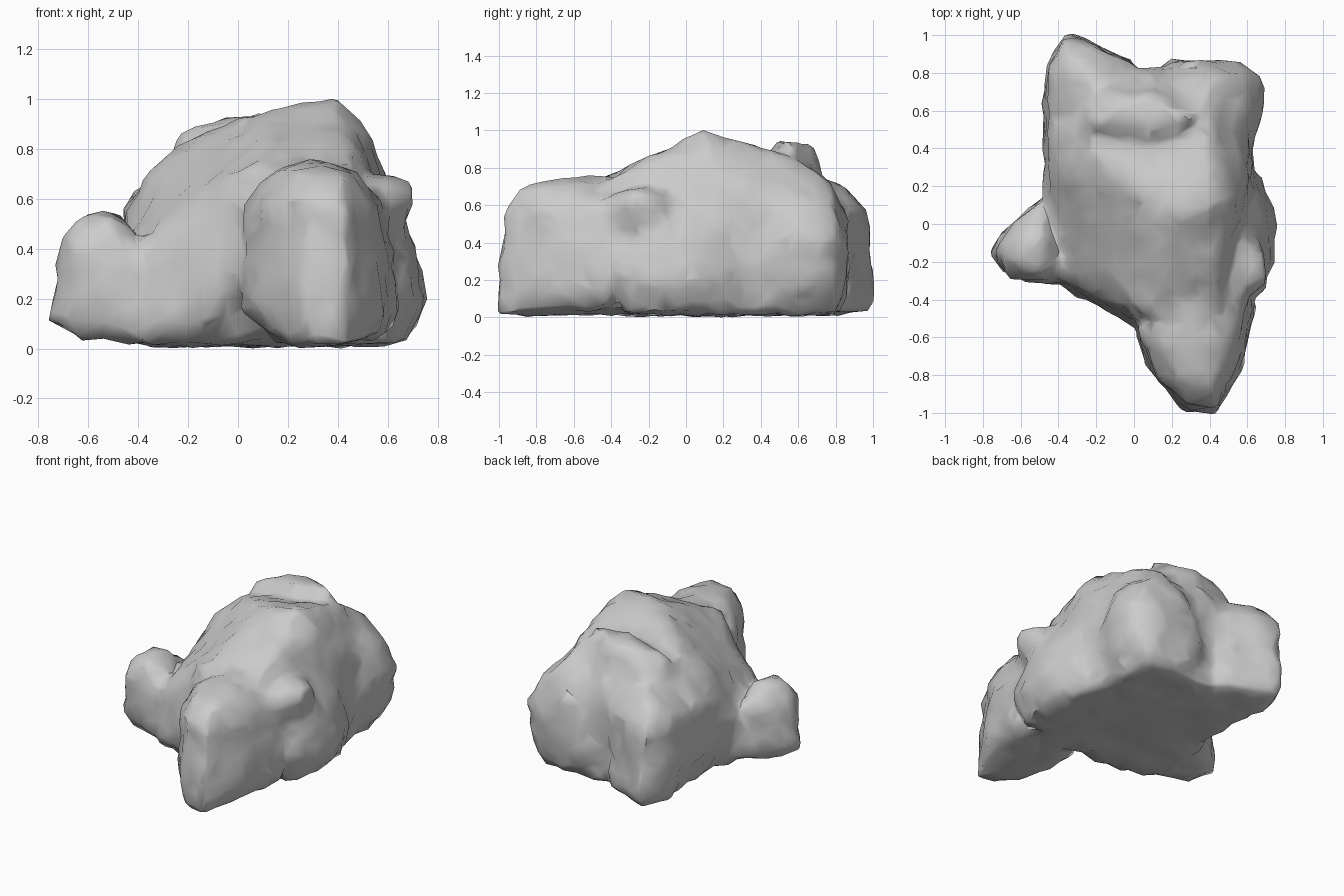
import bpy
import bmesh
from mathutils import noise

cube = bpy.data.objects.get("Cube")
if cube:
    bpy.data.objects.remove(cube, do_unlink=True)


def add_lobe(bm, *points):
    """Add one chunk of stone as the convex hull of its corner points."""
    verts = [bm.verts.new(point) for point in points]
    bmesh.ops.convex_hull(bm, input=verts)
    loose = [v for v in bm.verts if not v.link_faces]
    bmesh.ops.delete(bm, geom=loose, context='VERTS')


def level(z, *outline):
    """Corner points lying at one height."""
    return [(x, y, z) for x, y in outline]


bm = bmesh.new()

# Main mass with its domed top
add_lobe(
    bm,
    *level(.03, (-.36, -.28), (0, -.38), (.58, -.3), (.6, .2), (.52, .8), (0, .8), (-.38, .75)),
    *level(.3, (-.48, .1), (-.48, .75), (-.4, -.28), (0, -.54), (.64, -.35), (.64, .3), (.57, .84)),
    *level(.55, (-.45, .2), (-.45, .7), (-.34, -.1), (0, .83), (.5, .82), (.63, .1)),
    *level(.73, (-.35, .3), (.08, -.5), (.46, -.46), (.6, .3), (.42, .77)),
    *level(.86, (-.22, .4), (.38, .6)),
    *level(.91, (.51, .12)),
    *level(.97, (.12, .06)),
    *level(1.01, (.28, .08), (.39, .1)),
)

# Crest at the back of the dome
add_lobe(
    bm,
    *level(.6, (-.4, .45), (.45, .7), (.1, .82), (-.3, .8), (.1, .2)),
    *level(.89, (-.23, .52), (-.1, .68)),
    *level(.94, (-.02, .62), (.12, .66)),
    *level(.96, (.1, .5), (.31, .55)),
)

# Long front spur, its underside rising towards both flanks
add_lobe(
    bm,
    *level(.03, (.16, -.62), (.19, -.8), (.28, -.97), (.44, -1.01), (.3, -.3)),
    *level(.07, (.55, -.75), (.62, -.4)),
    *level(.18, (0, -.57), (.1, -.8), (.26, -.99), (.44, -1.01), (.57, -.75), (.66, -.42)),
    *level(.6, (.01, -.55), (.13, -.8), (.27, -.95), (.43, -.96), (.54, -.75), (.58, -.4)),
    *level(.72, (.12, -.58), (.24, -.84), (.42, -.87), (.48, -.6)),
    *level(.77, (.3, -.62), (.32, -.4)),
)

# Small round knob on the right
add_lobe(
    bm,
    *level(.05, (-.63, -.22), (-.35, -.3), (-.3, .1), (-.6, -.05)),
    *level(.13, (-.77, -.14), (-.7, -.25), (-.5, -.31), (-.6, .05), (-.4, .2)),
    *level(.43, (-.72, -.14), (-.65, -.29), (-.45, -.3), (-.39, -.2), (-.62, .02), (-.5, .1)),
    *level(.56, (-.63, -.18), (-.5, -.26), (-.48, -.06), (-.6, -.06)),
)

# Skirt joining the knob to the main mass
add_lobe(
    bm,
    *level(.03, (-.45, -.28), (-.2, -.36), (-.1, .1), (-.42, .2)),
    *level(.15, (-.08, -.5), (-.3, -.38)),
    *level(.35, (-.46, -.25), (-.1, -.48), (-.45, .2)),
    *level(.6, (-.24, -.22), (-.05, -.44)),
)

# Pointed back corner
add_lobe(
    bm,
    *level(.04, (-.35, .98), (-.42, .75), (0, .83), (-.1, .5)),
    *level(.12, (-.36, 1.02), (-.46, .85), (0, .86)),
    *level(.58, (-.37, .97), (-.45, .83), (-.25, .95), (-.03, .85), (-.45, .45)),
    *level(.7, (-.35, .89), (-.22, .87), (-.3, .55)),
    *level(.82, (-.1, .6)),
)

# Rounded buttress on the back left corner
add_lobe(
    bm,
    *level(.05, (.58, .55), (.55, .79), (.35, .83), (.4, .4)),
    *level(.2, (.67, .6), (.63, .79), (.5, .86), (.15, .87), (.62, .42)),
    *level(.42, (.69, .62), (.67, .77), (.57, .85), (.2, .87), (.63, .42)),
    *level(.6, (.64, .6), (.58, .79), (.3, .85)),
    *level(.74, (.53, .5), (.43, .77)),
)

# Low swelling along the left side
add_lobe(
    bm,
    *level(.04, (.67, -.2), (.69, .05), (.6, .3), (.58, -.35)),
    *level(.22, (.74, -.2), (.76, -.02), (.68, .25), (.68, -.36)),
    *level(.45, (.7, -.18), (.71, 0), (.65, .22)),
    *level(.64, (.62, -.22), (.58, 0), (.56, -.36)),
)

# Jutting shelf above the swelling
add_lobe(
    bm,
    *level(.5, (.63, -.32), (.65, -.14), (.5, -.4)),
    *level(.58, (.69, -.31), (.69, -.16), (.58, -.42)),
    *level(.67, (.69, -.28), (.69, -.17), (.55, -.4), (.57, -.06)),
    *level(.72, (.58, -.25), (.45, -.15)),
)

mesh = bpy.data.meshes.new("boulder")
bm.to_mesh(mesh)
bm.free()
boulder = bpy.data.objects.new("boulder", mesh)
bpy.context.collection.objects.link(boulder)
bpy.context.view_layer.objects.active = boulder
boulder.select_set(True)


def apply_modifier(kind, **settings):
    modifier = boulder.modifiers.new(kind.title(), kind)
    for key, value in settings.items():
        setattr(modifier, key, value)
    bpy.ops.object.modifier_apply(modifier=modifier.name)


# Fuse the chunks and wear down their edges
apply_modifier('REMESH', mode='VOXEL', voxel_size=.025)
apply_modifier('SMOOTH', factor=.5, iterations=5)

# Chipped, uneven surface
for vert in boulder.data.vertices:
    chip = noise.noise(vert.co * 6) * .015 + noise.noise(vert.co * 11) * .015
    vert.co += vert.normal * chip

# Large irregular facets
apply_modifier('DECIMATE', ratio=.08)

# Rest the stone on the ground
lowest = min(vert.co.z for vert in boulder.data.vertices)
for vert in boulder.data.vertices:
    vert.co.z -= lowest

# Plain grey stone
stone = bpy.data.materials.new("grey_stone")
stone.use_nodes = True
grey = (.6, .6, .6, 1)
stone.diffuse_color = grey
stone.node_tree.nodes["Principled BSDF"].inputs["Base Color"].default_value = grey
boulder.data.materials.clear()
boulder.data.materials.append(stone)
bpy.ops.object.shade_smooth_by_angle(angle=.9)
